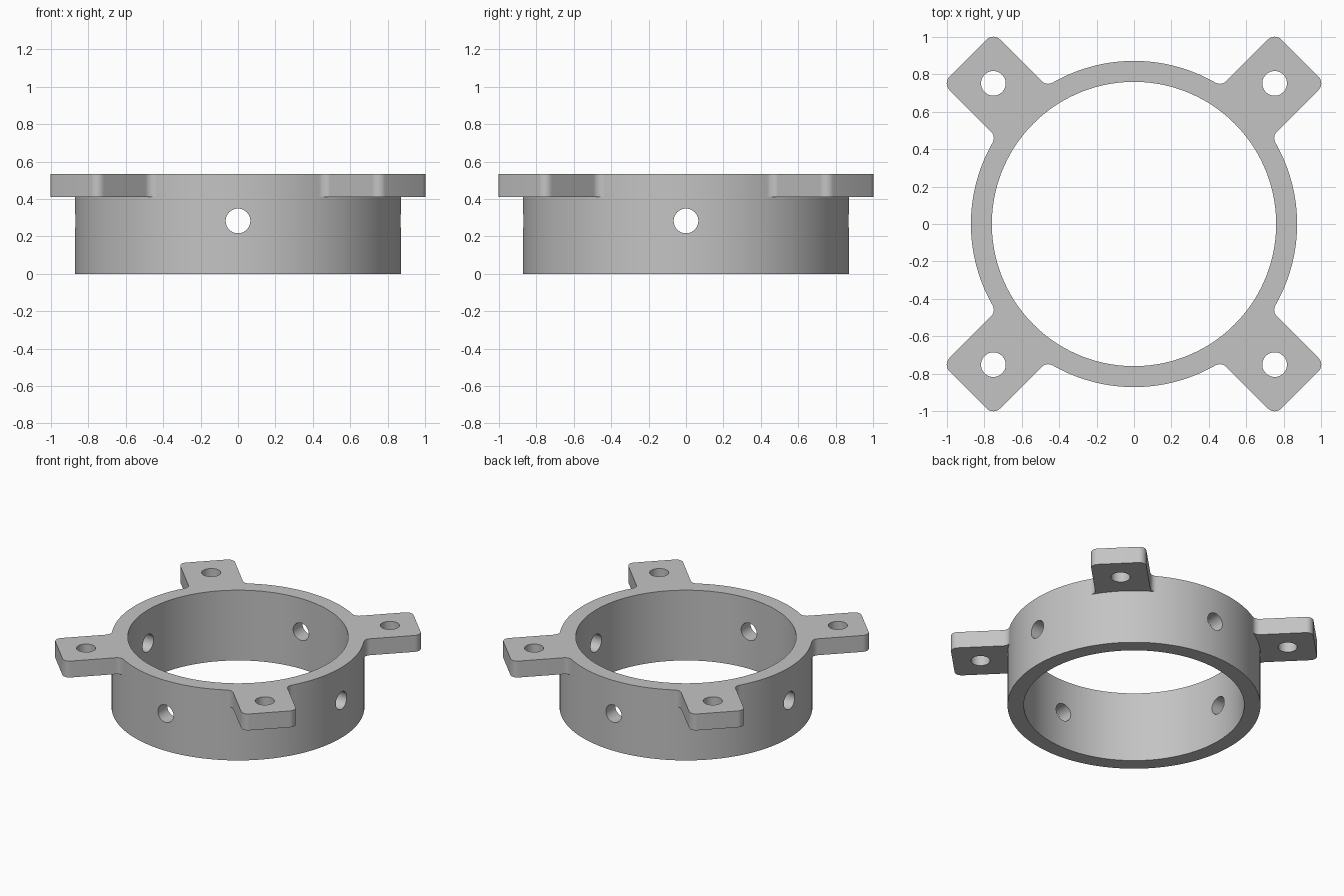
import bpy, bmesh
from math import pi, sin, cos, atan2, sqrt, radians
from mathutils import Matrix, Vector

if "Cube" in bpy.data.objects:
    bpy.data.objects.remove(bpy.data.objects["Cube"])

R_OUT, R_BORE = 0.872, 0.76
HEIGHT, EAR_Z = 0.535, 0.41
HALF = 0.191                       # half width of a mounting ear
HOLE_U = 0.752 * sqrt(2)           # distance of ear hole from the axis
ROUND = 0.05                       # corner and neck fillet radius
HOLE_R, SIDE_Z = 0.066, 0.283

grey = bpy.data.materials.new("plain grey")
grey.use_nodes = True
grey.diffuse_color = (0.55, 0.55, 0.55, 1)
grey.node_tree.nodes["Principled BSDF"].inputs["Base Color"].default_value = grey.diffuse_color


def arc(cx, cy, r, a0, a1, n):
    return [Vector((cx + r * cos(a0 + (a1 - a0) * i / n),
                    cy + r * sin(a0 + (a1 - a0) * i / n), 0)) for i in range(n + 1)]


def mesh_object(name, bm):
    bmesh.ops.recalc_face_normals(bm, faces=bm.faces)
    mesh = bpy.data.meshes.new(name)
    bm.to_mesh(mesh)
    bm.free()
    mesh.materials.append(grey)
    ob = bpy.data.objects.new(name, mesh)
    bpy.context.collection.objects.link(ob)
    return ob


# Ear outline along +x: neck fillet, two rounded corners, neck fillet
neck_v = HALF + ROUND
neck_u = sqrt((R_OUT + ROUND) ** 2 - neck_v ** 2)
neck_a = atan2(neck_v, neck_u)
tip = HOLE_U + HALF - ROUND
upper = arc(tip, HALF - ROUND, ROUND, 0, pi / 2, 8)
upper += arc(neck_u, neck_v, ROUND, -pi / 2, neck_a - pi, 10)
lower = [Vector((p.x, -p.y, 0)) for p in reversed(upper)]
ear = lower + upper
under_arc = arc(0, 0, R_OUT, -neck_a, neck_a, 20)
gap_arc = arc(0, 0, R_OUT, neck_a, pi / 2 - neck_a, 40)

# Solid body: flange outline on top, plain round wall below the ears
bm = bmesh.new()
top_loop, shoulder_loop, base_loop = [], [], []


def add(points, z, turn):
    return [bm.verts.new(turn @ p + Vector((0, 0, z))) for p in points]


for k in range(4):
    turn = Matrix.Rotation(pi / 4 + k * pi / 2, 3, "Z")
    gap = gap_arc[1:-1]
    top_loop += add(ear + gap, HEIGHT, turn)
    ear_low = add(ear, EAR_Z, turn)
    gap_low = add(gap, EAR_Z, turn)
    inner = add(under_arc[1:-1], EAR_Z, turn)
    shoulder_loop += ear_low + gap_low
    wall = [ear_low[0]] + inner + [ear_low[-1]] + gap_low
    base_loop += [(v, bm.verts.new((v.co.x, v.co.y, 0))) for v in wall]
    bm.faces.new(ear_low + inner[::-1])

for i in range(len(top_loop)):
    bm.faces.new((shoulder_loop[i - 1], shoulder_loop[i], top_loop[i], top_loop[i - 1]))
for i in range(len(base_loop)):
    (a, a0), (b, b0) = base_loop[i - 1], base_loop[i]
    bm.faces.new((a0, b0, b, a))
bm.faces.new(top_loop)
bm.faces.new([low for _, low in base_loop])
body = mesh_object("mounting_ring", bm)


# Cutters: the bore, four ear holes, and two cross drillings
def cutter(name, radius, depth, matrix, sides):
    cb = bmesh.new()
    bmesh.ops.create_cone(cb, cap_ends=True, segments=sides, radius1=radius,
                          radius2=radius, depth=depth, matrix=matrix)
    ob = mesh_object(name, cb)
    ob.hide_render = True
    return ob


cutters = [cutter("bore_cutter", R_BORE, 3, Matrix(), 160)]
for k in range(4):
    place = Matrix.Rotation(pi / 4 + k * pi / 2, 4, "Z") @ Matrix.Translation((HOLE_U, 0, 0))
    cutters.append(cutter("ear_hole_cutter", HOLE_R, 3, place, 40))
for axis in "XY":
    place = Matrix.Translation((0, 0, SIDE_Z)) @ Matrix.Rotation(pi / 2, 4, axis)
    cutters.append(cutter("side_hole_cutter", HOLE_R, 3, place, 40))

bpy.context.view_layer.objects.active = body
body.select_set(True)
for c in cutters:
    mod = body.modifiers.new("drill", "BOOLEAN")
    mod.operation, mod.solver, mod.object = "DIFFERENCE", "EXACT", c
    bpy.ops.object.modifier_apply(modifier=mod.name)
for c in cutters:
    bpy.data.objects.remove(c)

bpy.ops.object.shade_smooth_by_angle(angle=radians(30))
